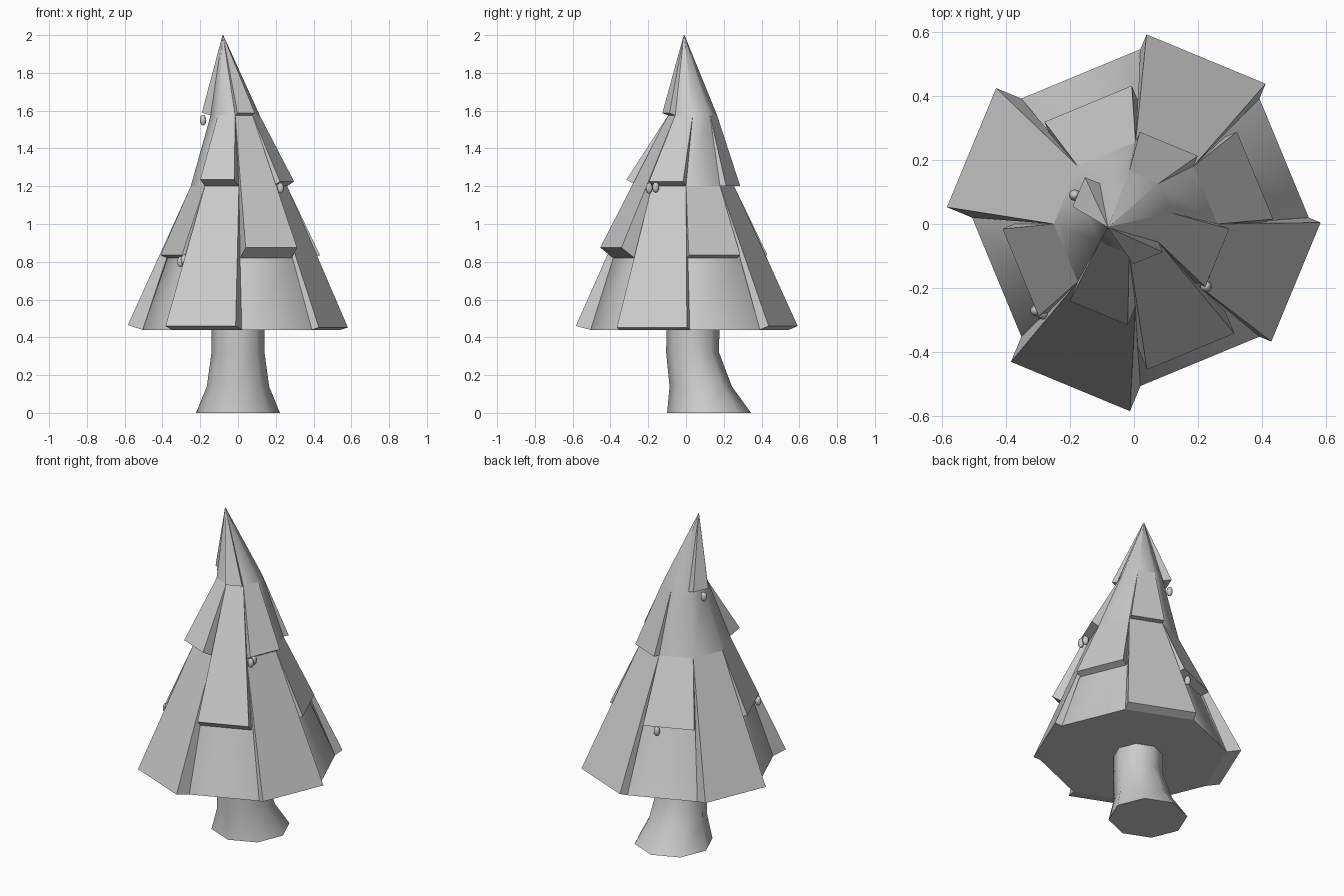
import bpy
import bmesh
from math import cos, sin, pi, radians
from mathutils import Vector

SIDES = 8
if "Cube" in bpy.data.objects:
    bpy.data.objects.remove(bpy.data.objects["Cube"])

grey = bpy.data.materials.new("plain_grey")
grey.use_nodes = True
COLOUR = (0.6, 0.6, 0.6, 1)
grey.diffuse_color = COLOUR
grey.node_tree.nodes["Principled BSDF"].inputs["Base Color"].default_value = COLOUR


def finish(bm, name, angle=50):
    """Turn a bmesh into a shaded object."""
    bmesh.ops.recalc_face_normals(bm, faces=bm.faces)
    mesh = bpy.data.meshes.new(name)
    bm.to_mesh(mesh)
    bm.free()
    mesh.materials.append(grey)
    obj = bpy.data.objects.new(name, mesh)
    bpy.context.collection.objects.link(obj)
    bpy.ops.object.select_all(action="DESELECT")
    obj.select_set(True)
    bpy.context.view_layer.objects.active = obj
    bpy.ops.object.shade_smooth_by_angle(angle=radians(angle))
    return obj


def corner(ring, i):
    """Corner i of an octagonal ring given as (x, y, z, radius)."""
    x, y, z, r = ring
    a = 2 * pi * i / SIDES
    return Vector((x + r * cos(a), y + r * sin(a), z))


def loft(rings, name):
    """Skin stacked octagonal rings and close both ends."""
    bm = bmesh.new()
    loops = [[bm.verts.new(corner(r, i)) for i in range(SIDES)] for r in rings]
    for low, high in zip(loops, loops[1:]):
        for i in range(SIDES):
            j = (i + 1) % SIDES
            bm.faces.new((low[i], low[j], high[j], high[i]))
    bm.faces.new(loops[0])
    bm.faces.new(loops[-1])
    bmesh.ops.remove_doubles(bm, verts=bm.verts, dist=0.0005)
    return finish(bm, name)


# Trunk leaning forward from a flared foot
loft([(0, 0.122, 0, 0.222), (0, 0.078, 0.14, 0.165),
      (0, 0.035, 0.32, 0.14), (0, 0.037, 0.46, 0.14)], "trunk")

# Crown: bent eight-sided cone
crown = [(0.02, 0.02, 0.44, 0.525), (0.012, 0.0, 0.82, 0.385),
         (0.005, 0.0, 1.2, 0.255), (-0.015, 0.035, 1.575, 0.13),
         (-0.08, -0.01, 2.0, 0.002)]
loft(crown, "crown")


# Bough: wedge on one side of the crown, thick at its lower edge
def bough(side, ring, span, out, lift):
    a = 2 * pi * (side + 0.5) / SIDES
    push = Vector((out * cos(a), out * sin(a), lift))
    bm = bmesh.new()
    low = [corner(crown[ring], side + k) for k in (0, 1)]
    top = [corner(crown[ring + span], side + k) for k in (0, 1)]
    a0, b0, a1, b1, oa, ob = [bm.verts.new(p) for p in
                              low + top + [p + push for p in low]]
    for face in ((oa, ob, b1, a1), (a0, b0, ob, oa), (a0, oa, a1),
                 (b0, b1, ob), (a0, a1, b1, b0)):
        bm.faces.new(face)
    finish(bm, f"bough_{ring}_{side}", 30)


for spec in ((1, 0, 2, 0.05, 0.02), (3, 0, 2, 0.085, 0.025),
             (5, 0, 2, 0.085, 0.02), (7, 0, 2, 0.04, 0.012),
             (0, 1, 1, 0.04, 0.015), (2, 1, 1, 0.05, 0.015),
             (4, 1, 1, 0.04, 0.015), (6, 1, 2, 0.075, 0.055),
             (1, 2, 1, 0.035, 0.0), (5, 2, 1, 0.065, 0.035),
             (7, 2, 1, 0.04, 0.025),
             (3, 3, 1, 0.05, 0.015), (6, 3, 1, 0.033, 0.012)):
    bough(*spec)

# Cones hanging under the boughs
for n, spot in enumerate(((-0.185, 0.09, 1.55), (0.225, -0.195, 1.19),
                          (0.22, -0.16, 1.195), (-0.305, -0.27, 0.8),
                          (-0.285, -0.28, 0.81), (-0.07, 0.385, 0.8))):
    bpy.ops.mesh.primitive_uv_sphere_add(segments=10, ring_count=6,
                                         radius=0.018, location=spot)
    cone = bpy.context.object
    cone.name = f"hanging_cone_{n}"
    cone.scale.z = 1.6
    cone.data.materials.append(grey)
    bpy.ops.object.shade_smooth()
